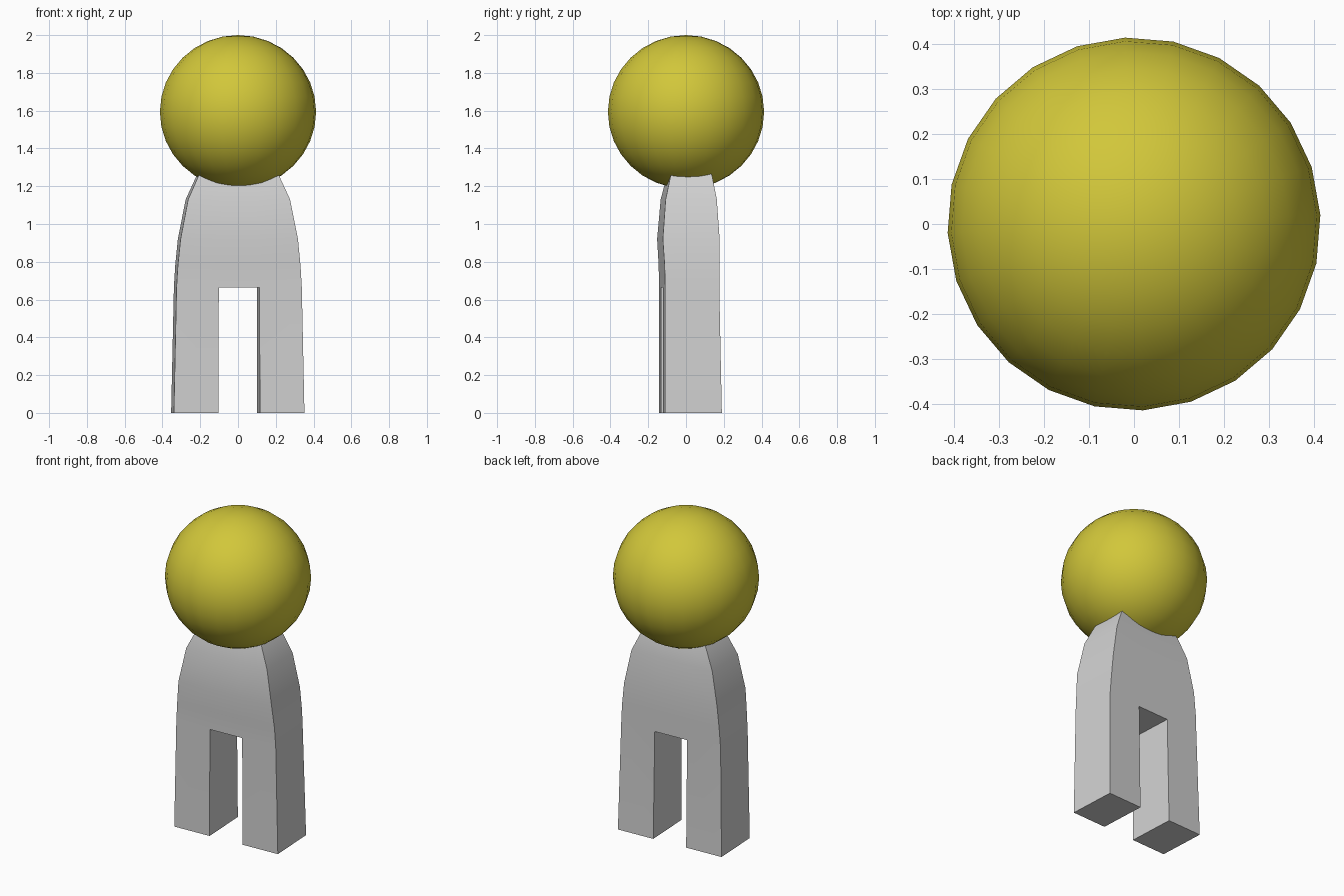
import bpy, bmesh, math

cube = bpy.data.objects.get("Cube")
if cube:
    bpy.data.objects.remove(cube, do_unlink=True)

TURN = math.radians(2.8)  # the whole figure is turned slightly


def material(name, color):
    mat = bpy.data.materials.new(name)
    mat.use_nodes = True
    mat.diffuse_color = color
    mat.node_tree.nodes["Principled BSDF"].inputs["Base Color"].default_value = color
    return mat


def finish(obj, mat):
    obj.data.materials.append(mat)
    obj.rotation_euler.z = TURN
    bpy.ops.object.select_all(action="DESELECT")
    obj.select_set(True)
    bpy.context.view_layer.objects.active = obj
    bpy.ops.object.shade_smooth_by_angle(angle=math.radians(35))


yellow = material("yellow", (0.64, 0.57, 0.042, 1))
grey = material("light grey", (0.64, 0.64, 0.64, 1))

# Round head
bpy.ops.mesh.primitive_uv_sphere_add(segments=24, ring_count=16, radius=1,
                                     location=(0, 0, 1.594))
head = bpy.context.object
head.name = "head"
head.scale = (0.414, 0.414, 0.406)
finish(head, yellow)

# Body levels: height, outer half width, inner half width, front y, back y
LEVELS = [
    (0.00, 0.346, 0.110, -0.127, 0.173),
    (0.665, 0.332, 0.108, -0.127, 0.160),
    (0.78, 0.325, 0.108, -0.129, 0.163),
    (0.92, 0.311, 0.104, -0.138, 0.163),
    (1.13, 0.270, 0.090, -0.121, 0.150),
    (1.25, 0.216, 0.072, -0.093, 0.129),
    (1.35, 0.150, 0.050, -0.060, 0.095),
]

# Body: stacked slabs of three cells, the lowest middle cell left open
bm = bmesh.new()
grid = [[[bm.verts.new((x, y, z)) for y in (front, back)]
         for x in (-outer, -inner, inner, outer)]
        for z, outer, inner, front, back in LEVELS]
cells = {(i, j) for i in range(len(LEVELS) - 1) for j in range(3)} - {(0, 1)}
for i, j in cells:
    a, b = grid[i][j], grid[i][j + 1]
    c, d = grid[i + 1][j + 1], grid[i + 1][j]
    for k in (0, 1):                                  # front and back
        bm.faces.new((a[k], b[k], c[k], d[k]))
    walls = {(i - 1, j): (a, b), (i, j + 1): (b, c),
             (i + 1, j): (c, d), (i, j - 1): (d, a)}
    for neighbour, (p, q) in walls.items():           # outer and inner sides
        if neighbour not in cells:
            bm.faces.new((p[0], p[1], q[1], q[0]))
bmesh.ops.recalc_face_normals(bm, faces=bm.faces)
mesh = bpy.data.meshes.new("body_with_legs")
bm.to_mesh(mesh)
bm.free()
body = bpy.data.objects.new("body_with_legs", mesh)
bpy.context.collection.objects.link(body)
finish(body, grey)
